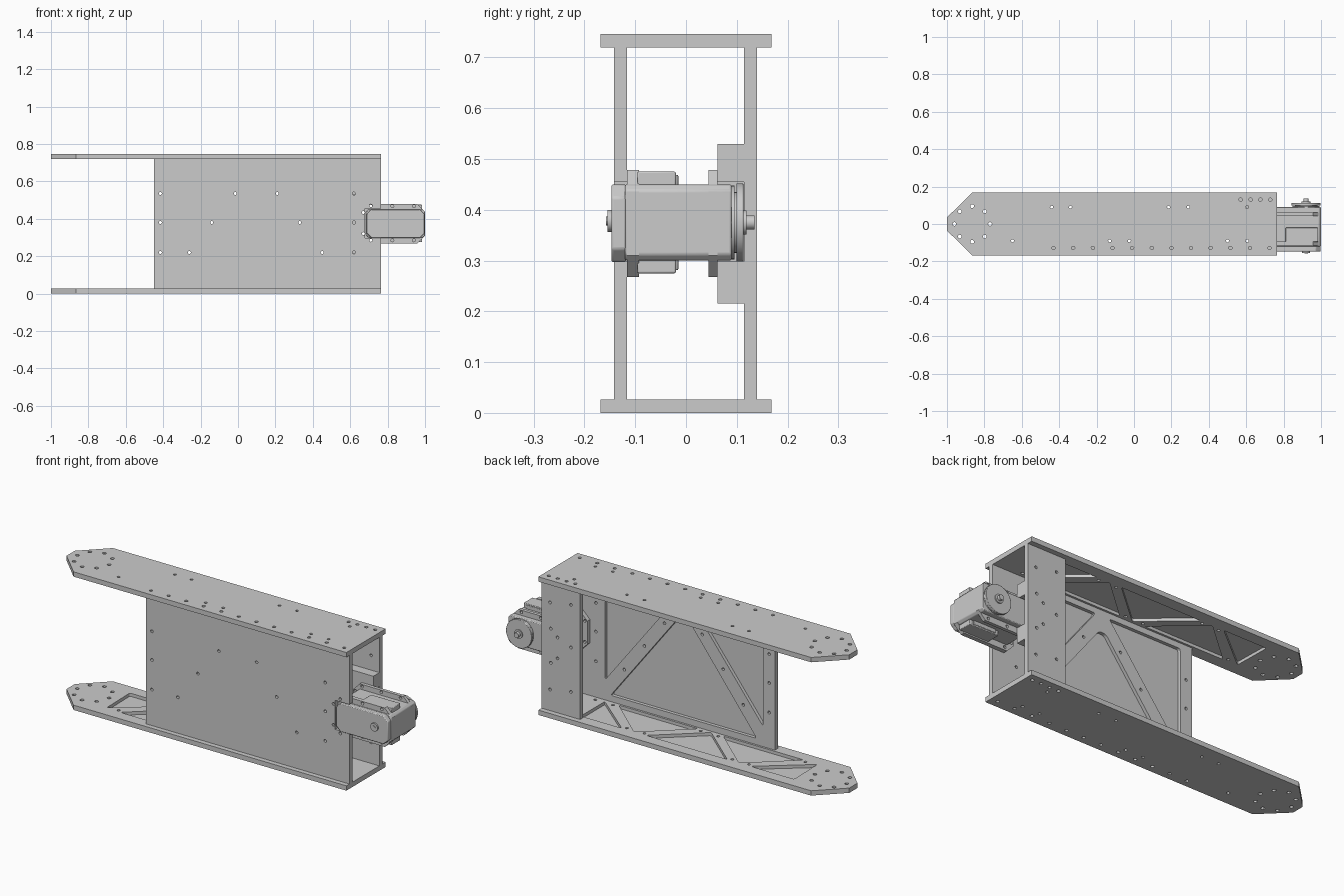
import bpy, bmesh, math
from mathutils import Vector

if "Cube" in bpy.data.objects:
    bpy.data.objects.remove(bpy.data.objects["Cube"])


def circle(cx, cy, r, n=16):
    return [(cx + r * math.cos(2 * math.pi * i / n), cy + r * math.sin(2 * math.pi * i / n)) for i in range(n)]


def rect(x0, x1, y0, y1, c=0.0):
    if not c:
        return [(x0, y0), (x1, y0), (x1, y1), (x0, y1)]
    return [(x0 + c, y0), (x1 - c, y0), (x1, y0 + c), (x1, y1 - c),
            (x1 - c, y1), (x0 + c, y1), (x0, y1 - c), (x0, y0 + c)]


def rounded(pts, d, n=4):
    """Replace each corner by a short curve that starts d away from it."""
    out = []
    for i, p in enumerate(pts):
        p, a, b = Vector(p), Vector(pts[i - 1]), Vector(pts[(i + 1) % len(pts)])
        s, e = p + (a - p).normalized() * d, p + (b - p).normalized() * d
        for k in range(n + 1):
            t = k / n
            out.append(tuple(s * (1 - t) ** 2 + p * 2 * t * (1 - t) + e * t * t))
    return out


def build(name, prisms, bevel=0.0):
    """One object made of prisms: (profile, axis, low, high)."""
    bm = bmesh.new()
    for pts, axis, lo, hi in prisms:
        def place(u, v, h):
            return {'z': (u, v, h), 'y': (u, h, v), 'x': (h, u, v)}[axis]
        low = [bm.verts.new(place(u, v, lo)) for u, v in pts]
        high = [bm.verts.new(place(u, v, hi)) for u, v in pts]
        bm.faces.new(low)
        bm.faces.new(high[::-1])
        for i in range(len(pts)):
            bm.faces.new((low[i - 1], low[i], high[i], high[i - 1]))
    bmesh.ops.recalc_face_normals(bm, faces=bm.faces)
    me = bpy.data.meshes.new(name)
    bm.to_mesh(me)
    bm.free()
    ob = bpy.data.objects.new(name, me)
    bpy.context.collection.objects.link(ob)
    if bevel:
        m = ob.modifiers.new("edge_bevel", 'BEVEL')
        m.width, m.segments, m.limit_method = bevel, 2, 'ANGLE'
    return ob


def cut(ob, prisms):
    tool = build("cutter", prisms)
    tool.hide_render = True
    m = ob.modifiers.new("cut", 'BOOLEAN')
    m.operation, m.solver, m.object = 'DIFFERENCE', 'EXACT', tool
    bpy.context.view_layer.objects.active = ob
    bpy.ops.object.modifier_apply(modifier=m.name)
    bpy.data.objects.remove(tool)


def holes(points, r, axis, lo, hi):
    return [(circle(u, v, r, 12), axis, lo, hi) for u, v in points]


# Top and bottom plates: pointed end, bolt holes, truss pockets on inner face
outline = [(-1, -.035), (-.865, -.168), (.765, -.168), (.765, .168), (-.865, .168), (-1, .035)]
edge_row = [(-.43 + .105 * i, -.128) for i in range(12)] + [(.57 + .053 * i, .13) for i in range(4)]
rib_bolts = [(x, .09) for x in (-.44, -.34, .185, .29, .605)] + [(x, -.09) for x in (-.65, -.13, -.025, .5, .605)]
ring = circle(-.865, 0, .095, 8)
pockets = [[(.31, .105), (.555, .105), (.555, -.1)],
           [(0, -.105), (.475, -.105), (.2375, .105)],
           [(-.32, .105), (.165, .105), (-.0775, -.105)],
           [(-.63, -.105), (-.15, -.105), (-.39, .105)],
           [(-.46, .105), (-.72, .105), (-.715, -.1)]]
for name, z0, p0, p1 in (("bottom_plate", 0, .009, .05), ("top_plate", .72, .70, .736)):
    plate = build(name, [(outline, 'z', z0, z0 + .026)])
    cut(plate, holes(edge_row, .009, 'z', z0 - .1, z0 + .1) + holes(rib_bolts, .008, 'z', z0 - .1, z0 + .1)
        + holes(ring, .01, 'z', z0 - .1, z0 + .1)
        + [(rounded(p, .012), 'z', p0, p1) for p in pockets])

# Front side plate: motor notch, truss pockets on its inner face
notch = [(.765, .298), (.68, .298), (.68, .455), (.765, .455)]
front = build("front_side_plate", [([(-.45, .026), (.765, .026)] + notch + [(.765, .72), (-.45, .72)],
                                    'y', -.142, -.116)])
motor_bolts = [(.71, .47), (.67, .433), (.67, .32), (.71, .285)]
front_bolts = [(x, z) for x in (-.415, .62) for z in (.22, .38, .535)]
front_bolts += [(-.26, .22), (-.14, .38), (-.015, .535), (.21, .535), (.33, .38), (.45, .22)]


# rib centre lines; the pockets are offset from them
def left_rib(z, off):
    return -.14 + (z - .38) * .77 + off, z


def right_rib(z, off):
    return .33 - (z - .38) * .77 + off, z


side_pockets = [[(.565, .135), (.565, .69), right_rib(.69, .045)],
                [left_rib(.06, .045), right_rib(.06, -.045), right_rib(.6, -.045), left_rib(.6, .045)],
                [(-.38, .135), left_rib(.69, -.045), (-.38, .69)]]
cut(front, holes(front_bolts + motor_bolts, .008, 'y', -.3, .05)
    + [(rounded(p, .015), 'y', -.134, 0) for p in side_pockets])

# Short back side plate and the thick motor block on its inside
back = build("back_side_plate", [(rect(.535, .765, .026, .72), 'y', .114, .14)])
back_bolts = [(.59, z) for z in (.16, .40, .63)] + [(.715, .61), (.715, .14)] + motor_bolts
cut(back, holes(back_bolts, .008, 'y', 0, .3))
block = build("motor_block", [([(.6, .215), (.765, .215)] + notch + [(.765, .53), (.6, .53)],
                               'y', .062, .114)])
cut(block, holes(motor_bolts, .008, 'y', 0, .3))

# Motor: main case, front cap, rear collar
build("motor_case", [(rect(.685, 1, .30, .45, .012), 'y', -.12, .09)], .004)
build("motor_front_cap", [(rect(.687, .998, .297, .45, .026), 'y', -.147, -.118)], .004)
build("motor_rear_collar", [(circle(.92, .375, .073, 32), 'y', .088, .096)])
build("motor_front_boss", [(circle(.92, .378, .022, 24), 'y', -.155, -.145),
                           (circle(.92, .378, .009, 12), 'y', -.158, -.154)])

# Output horn with stepped hub
horn = build("output_horn", [(circle(.92, .375, .077, 40), 'y', .099, .113)], .002)
build("horn_hub", [(circle(.92, .375, .06, 32), 'y', .094, .100), (circle(.92, .375, .024, 24), 'y', .112, .119),
                   (circle(.92, .375, .014, 16), 'y', .118, .135)])

# Mounting flanges with bolt holes
flange_bolts = [(x, z) for x in (.71, .825, .94) for z in (.285, .467)]
for name, y0, y1 in (("front_flange", -.116, -.093), ("rear_flange", .044, .062)):
    flange = build(name, [(rect(.655, 1, .268, .478, .042), 'y', y0, y1)])
    cut(flange, holes(flange_bolts + [(.67, .433), (.67, .32)], .008, 'y', y0 - .05, y1 + .05)
        + [(rect(.7, .985, .32, .43), 'y', y0 - .05, y1 + .05)])

# Cable connectors above and below the motor
for name, s in (("upper_connector", 1), ("lower_connector", -1)):
    def z(h):
        return .375 + s * h
    build(name, [(rect(.81, .985, *sorted((z(.07), z(.1)))), 'y', -.096, -.02),
                 (rect(.83, .965, *sorted((z(.07), z(.094)))), 'y', -.021, -.015)], .003)

bpy.ops.object.select_all(action='SELECT')
bpy.context.view_layer.objects.active = horn
bpy.ops.object.shade_smooth_by_angle(angle=math.radians(30))
